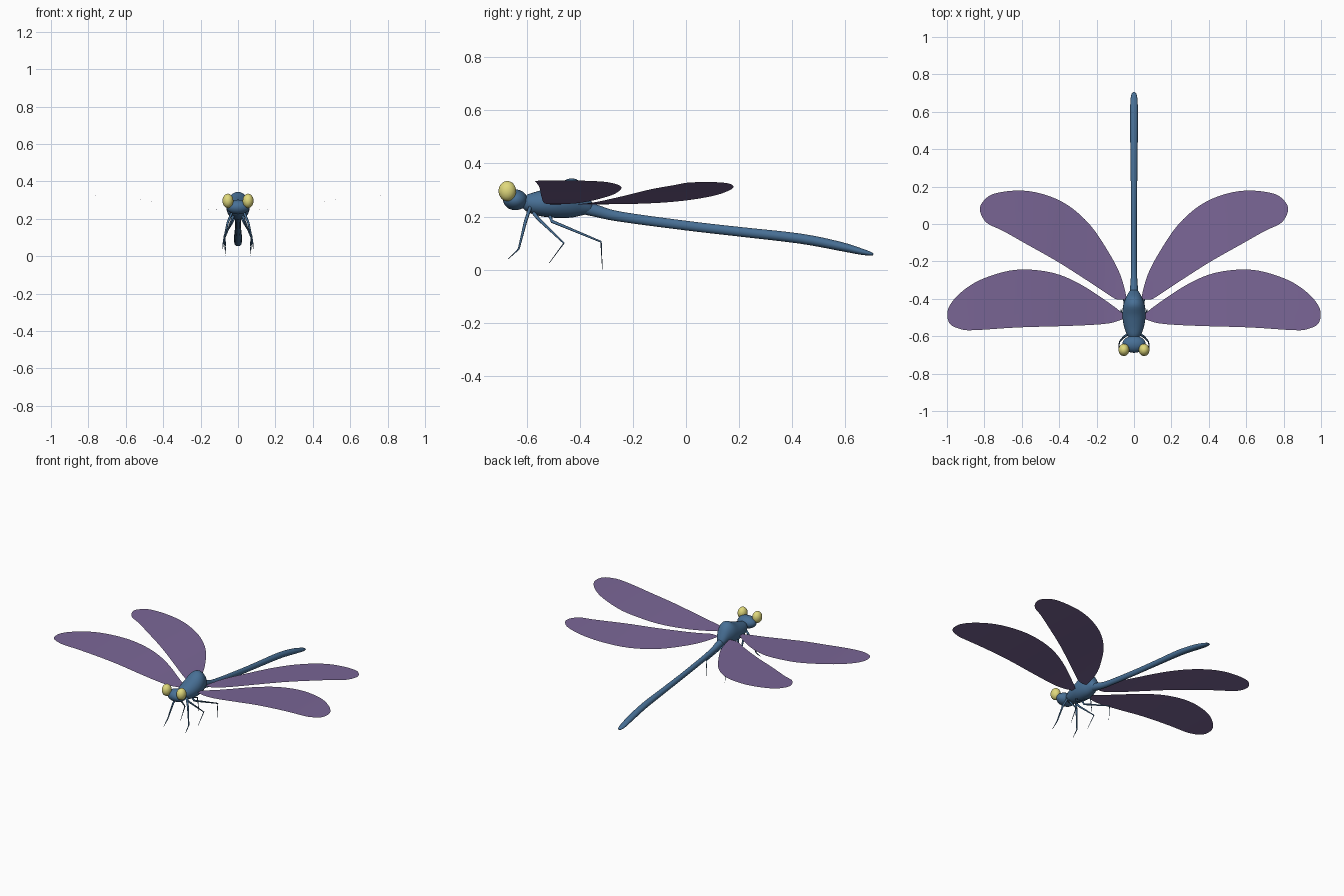
import bpy, bmesh, math
from mathutils import Vector

if "Cube" in bpy.data.objects:
    bpy.data.objects.remove(bpy.data.objects["Cube"])


def material(name, rgb):
    m = bpy.data.materials.new(name)
    lin = [((c / 255 + 0.055) / 1.055) ** 2.4 for c in rgb]
    m.diffuse_color = (*lin, 1)
    m.use_nodes = True
    m.node_tree.nodes["Principled BSDF"].inputs["Base Color"].default_value = m.diffuse_color
    return m


BLUE = material("steel blue", (72, 112, 150))
PURPLE = material("dusty purple", (122, 102, 150))
YELLOW = material("pale yellow", (224, 217, 125))


def finish(bm, name, mat, smooth=True):
    me = bpy.data.meshes.new(name)
    for f in bm.faces:
        f.smooth = smooth
    bm.to_mesh(me)
    bm.free()
    me.materials.append(mat)
    ob = bpy.data.objects.new(name, me)
    bpy.context.collection.objects.link(ob)
    return ob


def spline(pts, steps, closed=False):
    """Catmull-Rom curve through tuples of any length."""
    n = len(pts)
    out = []
    for i in range(n if closed else n - 1):
        a, b, c, d = [pts[j % n] if closed else pts[min(max(j, 0), n - 1)]
                      for j in range(i - 1, i + 3)]
        for s in range(steps):
            t = s / steps
            out.append(tuple(0.5 * (2 * q + (r - p) * t + (2 * p - 5 * q + 4 * r - w) * t * t
                                    + (3 * q - p - 3 * r + w) * t ** 3)
                             for p, q, r, w in zip(a, b, c, d)))
    if not closed:
        out.append(pts[-1])
    return out


def loft(name, sections, sides, mat, upright=False):
    """Tube through sections (x, y, z, half width, half height)."""
    bm = bmesh.new()
    cen = [Vector(s[:3]) for s in sections]
    rings = []
    for i, s in enumerate(sections):
        t = (cen[min(i + 1, len(cen) - 1)] - cen[max(i - 1, 0)]).normalized()
        if upright:
            t = Vector((0, 1, 0))
        u = (Vector((1, 0, 0)) - t * t.x).normalized()
        v = u.cross(t)
        rings.append([bm.verts.new(cen[i] + u * s[3] * math.cos(a) + v * s[4] * math.sin(a))
                      for a in (2 * math.pi * k / sides for k in range(sides))])
    for r0, r1 in zip(rings, rings[1:]):
        for k in range(sides):
            j = (k + 1) % sides
            bm.faces.new((r0[k], r0[j], r1[j], r1[k]))
    bm.faces.new(rings[0])
    bm.faces.new(rings[-1])
    bmesh.ops.recalc_face_normals(bm, faces=bm.faces)
    return finish(bm, name, mat)


def ellipsoid(name, loc, radii, mat):
    bm = bmesh.new()
    bmesh.ops.create_uvsphere(bm, u_segments=24, v_segments=16, radius=1)
    for v in bm.verts:
        v.co = Vector(loc) + Vector(c * r for c, r in zip(v.co, radii))
    return finish(bm, name, mat)


# Thorax with a humped back
thorax = [(0, -0.615, 0.250, 0.018, 0.018), (0, -0.595, 0.250, 0.036, 0.034),
          (0, -0.55, 0.250, 0.053, 0.048), (0, -0.49, 0.257, 0.062, 0.062),
          (0, -0.435, 0.270, 0.058, 0.074), (0, -0.395, 0.266, 0.044, 0.062),
          (0, -0.365, 0.245, 0.028, 0.034), (0, -0.35, 0.228, 0.012, 0.014)]
loft("thorax", spline(thorax, 4), 24, BLUE, upright=True)

# Long drooping abdomen
abdomen = [(0, -0.41, 0.24, 0.026, 0.026), (0, -0.34, 0.222, 0.021, 0.023),
           (0, -0.25, 0.20, 0.016, 0.019), (0, 0, 0.166, 0.015, 0.018),
           (0, 0.2, 0.143, 0.017, 0.018), (0, 0.43, 0.117, 0.020, 0.019),
           (0, 0.58, 0.088, 0.021, 0.017), (0, 0.66, 0.068, 0.019, 0.012),
           (0, 0.695, 0.060, 0.013, 0.007), (0, 0.705, 0.057, 0.004, 0.003)]
loft("abdomen", spline(abdomen, 4), 16, BLUE)

# Head, neck and eyes
ellipsoid("head", (0, -0.643, 0.263), (0.063, 0.046, 0.039), BLUE)
loft("neck", [(0, -0.645, 0.256, 0.022, 0.022), (0, -0.585, 0.25, 0.022, 0.022)], 12, BLUE)

# Wing outlines in plan (x, y) for the right side
FOREWING = [(0.05, -0.49), (0.165, -0.40), (0.30, -0.315), (0.43, -0.262), (0.58, -0.243),
            (0.70, -0.257), (0.835, -0.305), (0.93, -0.37), (0.985, -0.435), (0.998, -0.487),
            (0.983, -0.535), (0.93, -0.561), (0.86, -0.568), (0.62, -0.553), (0.35, -0.545),
            (0.165, -0.535), (0.085, -0.518)]
HINDWING = [(0.04, -0.395), (0.075, -0.267), (0.14, -0.144), (0.235, -0.005), (0.353, 0.10),
            (0.487, 0.16), (0.62, 0.179), (0.754, 0.16), (0.813, 0.112), (0.822, 0.064),
            (0.786, 0.005), (0.70, -0.037), (0.567, -0.112), (0.406, -0.203), (0.246, -0.305),
            (0.14, -0.375), (0.095, -0.402), (0.055, -0.403)]
LIFT = spline([(0.0, 0.245), (0.16, 0.251), (0.35, 0.277), (0.5, 0.299),
               (0.65, 0.315), (0.82, 0.330), (1.01, 0.337)], 4)


def lift(x):
    for (x0, z0), (x1, z1) in zip(LIFT, LIFT[1:]):
        if x <= x1:
            return z0 + (z1 - z0) * (x - x0) / (x1 - x0)
    return LIFT[-1][1]


def wing(name, outline, side):
    bm = bmesh.new()
    bm.faces.new([bm.verts.new((x, y, 0)) for x, y in spline(outline, 4, True)])
    for i in range(1, 20):      # cross cuts so the blade can curve upward
        bmesh.ops.bisect_plane(bm, geom=bm.verts[:] + bm.edges[:] + bm.faces[:],
                               plane_co=(i * 0.05 + 0.003, 0, 0), plane_no=(1, 0, 0))
    for v in bm.verts:
        v.co.z = lift(v.co.x)
        v.co.x *= side
    bm.normal_update()
    for f in bm.faces:
        if f.normal.z < 0:
            f.normal_flip()
    return finish(bm, name, PURPLE)


# Leg paths (x, y, z, radius) for the right side: hip, knee, foot
LEGS = {"front": [(0.03, -0.585, 0.24, 0.007), (0.055, -0.605, 0.18, 0.006),
                  (0.078, -0.63, 0.078, 0.0035), (0.081, -0.67, 0.04, 0.001)],
        "middle": [(0.025, -0.575, 0.215, 0.007), (0.035, -0.555, 0.19, 0.006),
                   (0.07, -0.46, 0.10, 0.0035), (0.064, -0.515, 0.025, 0.001)],
        "rear": [(0.02, -0.515, 0.21, 0.007), (0.03, -0.505, 0.182, 0.006),
                 (0.075, -0.32, 0.105, 0.0035), (0.066, -0.315, 0.0, 0.0008)]}

for side, label in ((1, "right"), (-1, "left")):
    ellipsoid(label + "_eye", (side * 0.054, -0.673, 0.296), (0.029, 0.033, 0.038), YELLOW)
    wing(label + "_forewing", FOREWING, side)
    wing(label + "_hindwing", HINDWING, side)
    for pos, path in LEGS.items():
        loft(f"{label}_{pos}_leg", [(side * x, y, z, r, r) for x, y, z, r in path], 8, BLUE)
